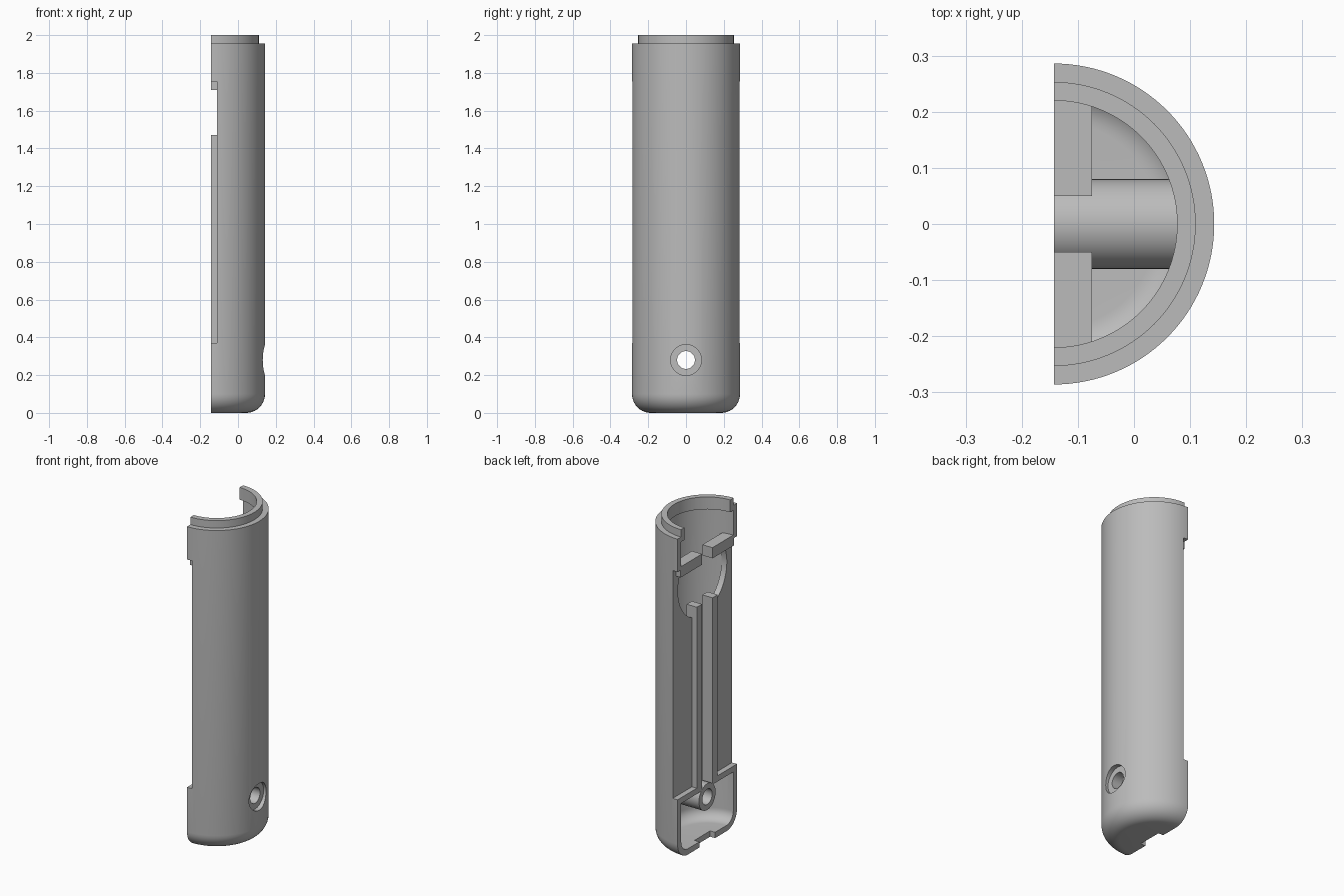
import bpy, bmesh, math
from mathutils import Matrix, Vector

if "Cube" in bpy.data.objects:
    bpy.data.objects.remove(bpy.data.objects["Cube"], do_unlink=True)

grey = bpy.data.materials.new("plain_grey")
grey.use_nodes = True
grey.diffuse_color = (0.5, 0.5, 0.5, 1)
grey.node_tree.nodes["Principled BSDF"].inputs["Base Color"].default_value = (0.5, 0.5, 0.5, 1)

FLAT = -0.143          # split plane
PLATE = -0.11          # outer face of the inner plate
BACK = -0.075          # inner face of the plate
R_OUT, R_IN, R_LIP = 0.286, 0.25, 0.22


def finish(name, bm):
    bmesh.ops.recalc_face_normals(bm, faces=bm.faces)
    mesh = bpy.data.meshes.new(name)
    bm.to_mesh(mesh)
    bm.free()
    mesh.materials.append(grey)
    obj = bpy.data.objects.new(name, mesh)
    bpy.context.collection.objects.link(obj)
    return obj


def box(name, x, y, z):
    bm = bmesh.new()
    size = [b - a for a, b in (x, y, z)]
    mid = [(a + b) / 2 for a, b in (x, y, z)]
    bmesh.ops.create_cube(bm, size=1, matrix=Matrix.Translation(mid) @ Matrix.Diagonal((*size, 1)))
    return finish(name, bm)


def rod(name, radius, x, z, segments=48):
    """Cylinder lying along x."""
    bm = bmesh.new()
    place = Matrix.Translation(((x[0] + x[1]) / 2, 0, z)) @ Matrix.Rotation(math.pi / 2, 4, "Y")
    bmesh.ops.create_cone(bm, cap_ends=True, segments=segments, radius1=radius,
                          radius2=radius, depth=x[1] - x[0], matrix=place)
    return finish(name, bm)


def cut(obj, *cutters):
    """Subtract the cutters and bake the result."""
    for cutter in cutters:
        cutter.hide_render = True
        mod = obj.modifiers.new("cut", "BOOLEAN")
        mod.operation, mod.solver, mod.object = "DIFFERENCE", "EXACT", cutter
    graph = bpy.context.evaluated_depsgraph_get()
    mesh = bpy.data.meshes.new_from_object(obj.evaluated_get(graph))
    obj.modifiers.clear()
    obj.data = mesh


def corner(radius, z, fillet):
    """Rounded lower corner of the revolved profile, from the floor up."""
    steps = [i / 10 * math.pi / 2 for i in range(11)]
    return [(radius - fillet + fillet * math.sin(a), z + fillet - fillet * math.cos(a)) for a in steps]


# Half-round shell with a rounded base and a stepped top lip
profile = [(0, 0)] + corner(R_OUT, 0, 0.1)
profile += [(R_OUT, 1.955), (R_IN + 0.003, 1.955), (R_IN + 0.003, 2), (R_LIP, 2), (R_LIP, 1.925), (R_IN, 1.925)]
profile += corner(R_IN, 0.035, 0.065)[::-1] + [(0, 0.035)]
bm = bmesh.new()
verts = [bm.verts.new((FLAT, -r, z)) for r, z in profile]
edges = [bm.edges.new(pair) for pair in zip(verts, verts[1:])]
bmesh.ops.spin(bm, geom=verts + edges, cent=(FLAT, 0, 0), axis=(0, 0, 1), angle=math.pi, steps=64)
bmesh.ops.remove_doubles(bm, verts=bm.verts, dist=0.0001)
bmesh.ops.contextual_create(bm, geom=[e for e in bm.edges if e.is_boundary])
shell = finish("half_shell", bm)

# Screw boss across the lower end
HOLE_Z = 0.28
boss = rod("screw_boss", 0.08, (FLAT, 0.112), HOLE_Z)

bore = rod("bore_cutter", 0.047, (-0.3, 0.3), HOLE_Z)
counterbore = rod("counterbore_cutter", 0.082, (0.115, 0.3), HOLE_Z)
window = box("window_cutter", (-0.3, PLATE), (-0.4, 0.4), (0.37, 1.755))
base_notch = box("notch_cutter", (-0.3, PLATE), (-0.075, 0.075), (-0.1, 0.06))
cut(shell, window, base_notch, bore, counterbore)
cut(boss, bore)

# Inner plate halves, with a round opening near the top
opening = rod("opening_cutter", 0.235, (-0.3, 0.0), 1.61, 64)
SIDE = 0.255
parts = [shell, boss]
for label, s in (("left", 1), ("right", -1)):
    def span(a, b):
        return tuple(sorted((a * s, b * s)))
    plate = box(label + "_plate", (PLATE, BACK), span(0.05, SIDE), (0.35, 1.72))
    cut(plate, opening)
    rib = box(label + "_rib", (FLAT, BACK), span(0.05, 0.1), (0.36, 1.47))
    shelf = box(label + "_upper_shelf", (FLAT, BACK), span(0.05, SIDE), (1.71, 1.775))
    ledge = box(label + "_lower_ledge", (FLAT, BACK), span(0.05, SIDE), (0.335, 0.37))
    cut(ledge, bore)
    parts += [plate, rib, shelf, ledge]

for cutter in (bore, counterbore, window, base_notch, opening):
    bpy.data.objects.remove(cutter, do_unlink=True)

# Smooth curves, crisp edges
bpy.ops.object.select_all(action="DESELECT")
for part in parts:
    part.select_set(True)
bpy.context.view_layer.objects.active = shell
bpy.ops.object.shade_smooth_by_angle(angle=math.radians(30))
